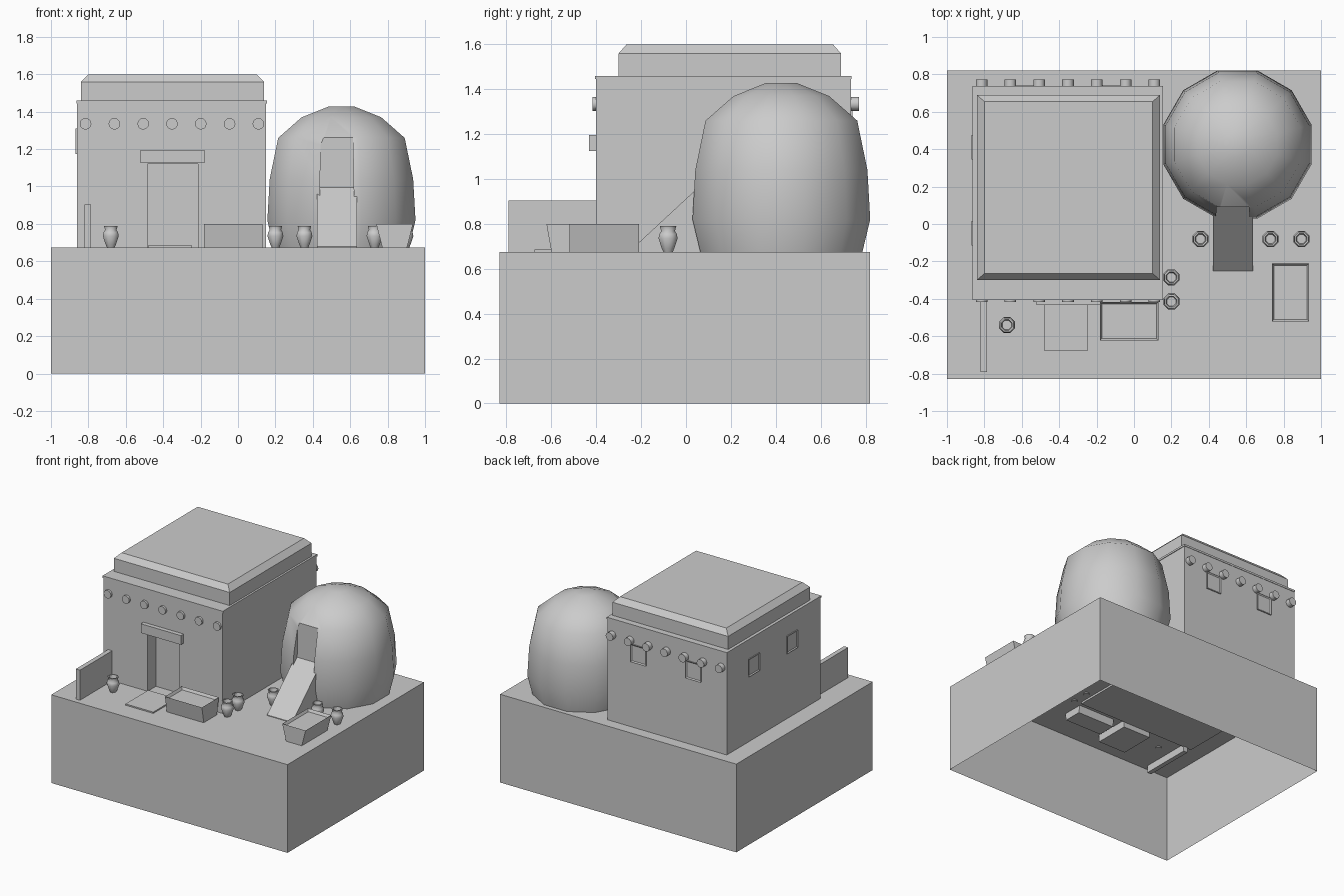
import bpy, bmesh, math

cube = bpy.data.objects.get("Cube")
if cube:
    bpy.data.objects.remove(cube, do_unlink=True)

clay = bpy.data.materials.new("clay_grey")
clay.use_nodes = True
clay.diffuse_color = (0.6, 0.6, 0.6, 1)
clay.node_tree.nodes["Principled BSDF"].inputs["Base Color"].default_value = (0.6, 0.6, 0.6, 1)

GROUND = 0.675
SUNK = 0.62


def finish(name, bm, smooth=None):
    bmesh.ops.recalc_face_normals(bm, faces=bm.faces)
    me = bpy.data.meshes.new(name)
    bm.to_mesh(me)
    bm.free()
    me.materials.append(clay)
    ob = bpy.data.objects.new(name, me)
    bpy.context.collection.objects.link(ob)
    if smooth:
        bpy.ops.object.select_all(action='DESELECT')
        ob.select_set(True)
        bpy.context.view_layer.objects.active = ob
        bpy.ops.object.shade_smooth_by_angle(angle=math.radians(smooth))
    return ob


def box_mesh(x, y, z, top_inset=(0, 0)):
    """Box from ranges; top_inset moves the top corners inward."""
    bm = bmesh.new()
    bmesh.ops.create_cube(bm, size=1)
    for v in bm.verts:
        sx, sy, up = v.co.x > 0, v.co.y > 0, v.co.z > 0
        ix, iy = top_inset if up else (0, 0)
        v.co = (x[1] - ix if sx else x[0] + ix,
                y[1] - iy if sy else y[0] + iy, z[1] if up else z[0])
    return bm


def box(name, x, y, z, top_inset=(0, 0)):
    return finish(name, box_mesh(x, y, z, top_inset))


def face_towards(bm, axis, sign):
    return max(bm.faces, key=lambda f: sign * f.calc_center_median()[axis])


def sink_face(bm, axis, sign, rim, depth):
    """Inset the face on one side and push it inward."""
    bm.normal_update()
    f = face_towards(bm, axis, sign)
    bmesh.ops.inset_individual(bm, faces=[f], thickness=rim)
    for v in f.verts:
        v.co[axis] -= sign * depth


def carve(ob, cutter):
    mod = ob.modifiers.new("cut", 'BOOLEAN')
    mod.operation = 'DIFFERENCE'
    mod.solver = 'EXACT'
    mod.object = cutter
    bpy.context.view_layer.update()
    bpy.context.view_layer.objects.active = ob
    bpy.ops.object.modifier_apply(modifier=mod.name)
    bpy.data.objects.remove(cutter, do_unlink=True)


def lathe(name, profile, centre, sides, smooth, turn=0.0):
    bm = bmesh.new()
    rings = []
    for r, z in profile:
        rings.append([bm.verts.new((centre[0] + r * math.cos(turn + 2 * math.pi * i / sides),
                                    centre[1] + r * math.sin(turn + 2 * math.pi * i / sides), z))
                      for i in range(sides)])
    for a, b in zip(rings, rings[1:]):
        for i in range(sides):
            j = (i + 1) % sides
            bm.faces.new((a[i], a[j], b[j], b[i]))
    bm.faces.new(rings[0])
    bm.faces.new(rings[-1])
    return finish(name, bm, smooth)


# Hollow ground block, open underneath
bm = box_mesh((-1, 1), (-0.83, 0.82), (0, GROUND))
bmesh.ops.delete(bm, geom=[face_towards(bm, 2, -1)], context='FACES')
finish("ground_block", bm)

# House walls with a recessed doorway
house = box("house_walls", (-0.86, 0.15), (-0.4, 0.735), (0.66, 1.45))
carve(house, box("door_cutter", (-0.485, -0.215), (-0.5, -0.3), (GROUND, 1.12)))
box("wall_cap", (-0.863, 0.155), (-0.405, 0.738), (1.445, 1.46))
box("door_lintel", (-0.52, -0.18), (-0.433, -0.39), (1.125, 1.195))
box("door_step", (-0.48, -0.245), (-0.675, -0.4), (SUNK, 0.685))

# Roof slab with a sloped upper edge
box("roof_slab", (-0.84, 0.14), (-0.3, 0.69), (1.455, 1.56))
box("roof_edge", (-0.84, 0.14), (-0.3, 0.69), (1.56, 1.6), (0.04, 0.035))

# Roof beam ends on the front and back
for i in range(7):
    for side, y0, y1 in (("front", -0.417, -0.37), ("back", 0.7, 0.772)):
        bm = bmesh.new()
        bmesh.ops.create_cone(bm, cap_ends=True, segments=12, radius1=0.031,
                              radius2=0.031, depth=y1 - y0)
        for v in bm.verts:
            x, y, z = v.co
            v.co = (x - 0.815 + 0.154 * i, z + (y0 + y1) / 2, y + 1.335)
        finish(f"beam_{side}_{i + 1}", bm, 40)

# Framed windows on the back and one side
for i, x in enumerate((-0.58, -0.115)):
    bm = box_mesh((x - 0.065, x + 0.065), (0.72, 0.742), (1.175, 1.31))
    sink_face(bm, 1, 1, 0.012, 0.006)
    finish(f"back_window_{i + 1}", bm)
for i, y in enumerate((0.41, -0.05)):
    bm = box_mesh((-0.868, -0.84), (y - 0.065, y + 0.065), (1.175, 1.31))
    sink_face(bm, 0, -1, 0.012, 0.007)
    finish(f"side_window_{i + 1}", bm)

# Domed hut with a flat recess cut into its front
dome_profile = [(0.37, 0.66), (0.41, 0.82), (0.397, 1.04),
                (0.35, 1.26), (0.22, 1.37), (0.07, 1.428)]
dome = lathe("dome_hut", dome_profile, (0.553, 0.425), 12, 50, math.radians(15))
carve(dome, box("recess_cutter", (0.432, 0.625), (-0.2, 0.09), (0.6, 1.35), (0.012, 0)))

# Sloped ramp up to the recess
bm = bmesh.new()
ends = [[bm.verts.new((x, y, z)) for y, z in
         ((-0.25, SUNK), (-0.25, 0.68), (0.095, 1.0), (0.095, SUNK))] for x in (0.422, 0.635)]
bm.faces.new(ends[0])
bm.faces.new(ends[1])
for i in range(4):
    j = (i + 1) % 4
    bm.faces.new((ends[0][i], ends[0][j], ends[1][j], ends[1][i]))
finish("ramp", bm)

# Low garden wall
box("garden_wall", (-0.82, -0.785), (-0.79, -0.39), (SUNK, 0.905))

# Troughs that flare along their short side
for name, x, y, flare in (("front_trough", (-0.155, 0.1), (-0.59, -0.45), (0, 1)),
                          ("side_trough", (0.785, 0.89), (-0.52, -0.21), (1, 0))):
    if flare[1]:
        x = (-0.183, 0.13)
    bm = box_mesh(x, y, (SUNK, 0.8), (-0.046 * flare[0], -0.032 * flare[1]))
    sink_face(bm, 2, 1, 0.015, 0.02)
    finish(name, bm)

# Clay pots with open mouths
pot_profile = [(0.02, 0.67), (0.03, 0.69), (0.046, 0.735), (0.042, 0.755),
               (0.033, 0.768), (0.04, 0.79), (0.031, 0.79), (0.026, 0.765)]
pots = [(-0.68, -0.54), (0.2, -0.285), (0.2, -0.415),
        (0.355, -0.08), (0.73, -0.08), (0.895, -0.08)]
for i, spot in enumerate(pots):
    lathe(f"pot_{i + 1}", pot_profile, spot, 8, 50, math.radians(22.5))
